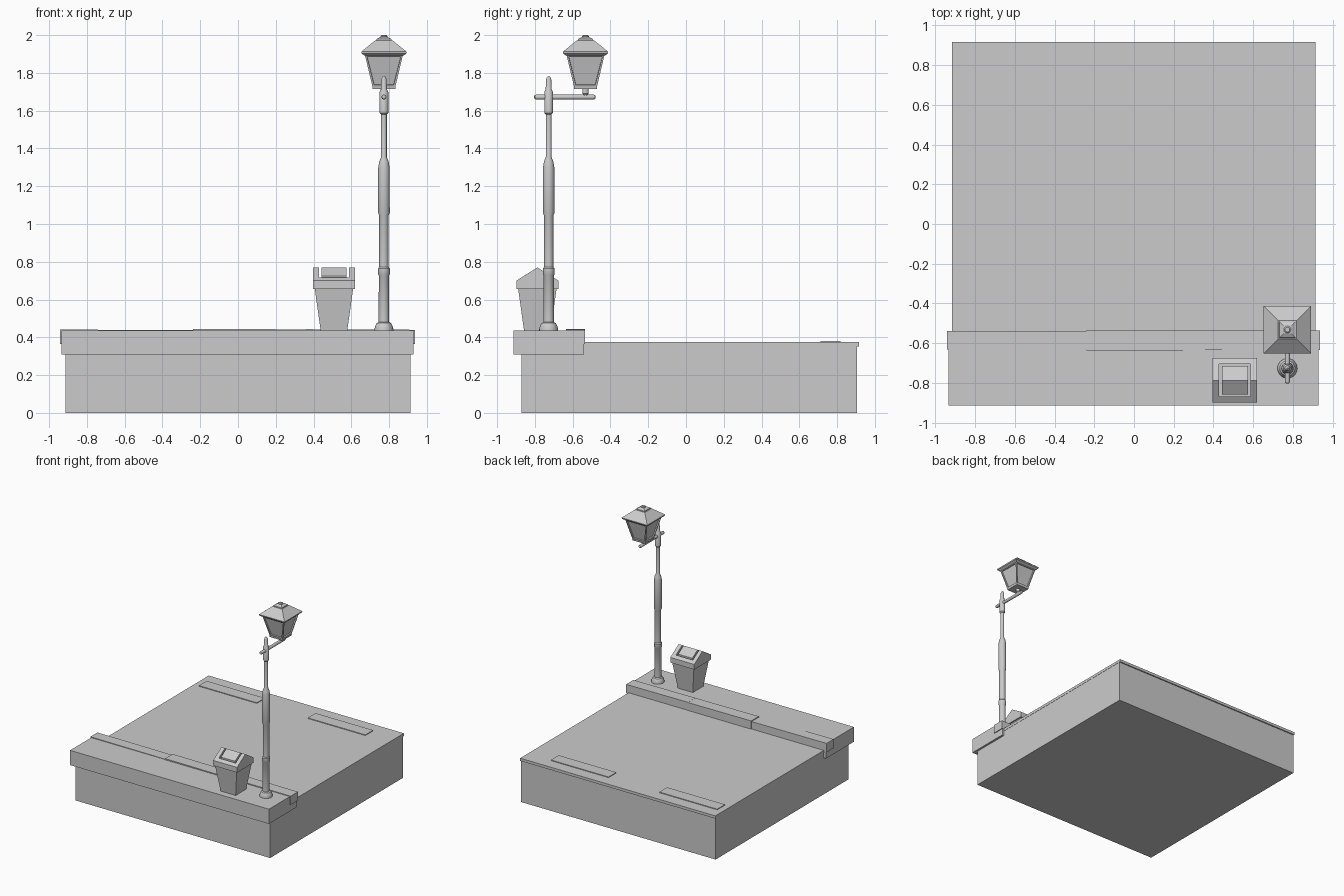
import bpy, bmesh, math
from mathutils import Matrix

if "Cube" in bpy.data.objects:
    bpy.data.objects.remove(bpy.data.objects["Cube"])


def finish(name, bm):
    bmesh.ops.recalc_face_normals(bm, faces=bm.faces)
    me = bpy.data.meshes.new(name)
    bm.to_mesh(me)
    bm.free()
    ob = bpy.data.objects.new(name, me)
    bpy.context.collection.objects.link(ob)
    return ob


def smooth(ob, angle=35):
    bpy.ops.object.select_all(action='DESELECT')
    ob.select_set(True)
    bpy.context.view_layer.objects.active = ob
    bpy.ops.object.shade_smooth_by_angle(angle=math.radians(angle))


def box(name, x0, x1, y0, y1, z0, z1):
    bm = bmesh.new()
    bmesh.ops.create_cube(bm, size=1)
    for v in bm.verts:
        v.co = (x1 if v.co.x > 0 else x0, y1 if v.co.y > 0 else y0, z1 if v.co.z > 0 else z0)
    return finish(name, bm)


def square_stack(name, cx, cy, levels, inset=None):
    """Square loft through (half_width, z) levels; optionally recess the sides."""
    bm = bmesh.new()
    rings = [[bm.verts.new((cx + sx * h, cy + sy * h, z))
              for sx, sy in ((-1, -1), (1, -1), (1, 1), (-1, 1))] for h, z in levels]
    sides = [bm.faces.new((a[i], a[(i + 1) % 4], b[(i + 1) % 4], b[i]))
             for a, b in zip(rings, rings[1:]) for i in range(4)]
    bm.faces.new(rings[0][::-1])
    bm.faces.new(rings[-1])
    bm.normal_update()
    if inset:
        bmesh.ops.inset_individual(bm, faces=sides, thickness=inset[0])
        bmesh.ops.inset_individual(bm, faces=sides, thickness=0.001, depth=-inset[1])
    return finish(name, bm)


def extrude_x(name, profile, x0, x1):
    """Extrude a (y, z) profile along x."""
    bm = bmesh.new()
    f = bm.faces.new([bm.verts.new((x0, y, z)) for y, z in profile])
    new = bmesh.ops.extrude_face_region(bm, geom=[f])['geom']
    bmesh.ops.translate(bm, vec=(x1 - x0, 0, 0), verts=[g for g in new if isinstance(g, bmesh.types.BMVert)])
    return finish(name, bm)


def lathe(name, profile, matrix, sides=24):
    """Revolve a (radius, height) profile, closed at both ends."""
    bm = bmesh.new()
    rings = [[bm.verts.new((r * math.cos(i * math.tau / sides), r * math.sin(i * math.tau / sides), z))
              for i in range(sides)] for r, z in profile]
    for a, b in zip(rings, rings[1:]):
        for i in range(sides):
            j = (i + 1) % sides
            bm.faces.new((a[i], a[j], b[j], b[i]))
    bm.faces.new(rings[0][::-1])
    bm.faces.new(rings[-1])
    bm.transform(matrix)
    ob = finish(name, bm)
    smooth(ob)
    return ob


# Ground block, road surface and pavement
box("ground_block", -0.912, 0.912, -0.872, 0.906, 0, 0.352)
box("road_surface", -0.916, 0.914, -0.56, 0.916, 0.352, 0.375)
box("pavement", -0.935, 0.93, -0.914, -0.54, 0.31, 0.435)

# Three slightly uneven kerb stones
for i, (x0, x1, grow) in enumerate(((-0.942, -0.238, 0), (-0.238, 0.357, 0.004), (0.357, 0.937, 0.002))):
    kerb = box(f"kerb_stone_{i + 1}", x0, x1, -0.632 - grow, -0.538 + grow, 0.366, 0.441 + grow)
    for v in kerb.data.vertices:
        if v.co.x == max(w.co.x for w in kerb.data.vertices) and v.co.z > 0.4:
            v.co.z -= 0.003

# Painted road markings
for i, (x0, x1) in enumerate(((-0.865, -0.322), (0.155, 0.695))):
    box(f"road_marking_{i + 1}", x0, x1, 0.713, 0.817, 0.37, 0.381)

# Litter bin: tapered body, gabled lid with a groove around a raised panel
bx, by = 0.508, -0.787
square_stack("bin_body", bx, by, [(0.07, 0.433), (0.102, 0.66)])
lid = extrude_x("bin_lid", [(by - 0.111, 0.656), (by + 0.111, 0.656), (by + 0.111, 0.7),
                            (by, 0.77), (by - 0.111, 0.7)], bx - 0.112, bx + 0.112)
cutter = box("lid_cutter", bx - 0.079, bx + 0.079, by - 0.083, by + 0.083, 0.71, 0.85)
cutter.hide_render = True
cutter.hide_set(True)
mod = lid.modifiers.new("opening", 'BOOLEAN')
mod.object = cutter
mod.operation = 'DIFFERENCE'
mod.solver = 'EXACT'
extrude_x("bin_lid_panel", [(by - 0.072, 0.705), (by + 0.072, 0.705), (by + 0.072, 0.725),
                            (by, 0.77), (by - 0.072, 0.725)], bx - 0.066, bx + 0.066)

# Lamp post
lx, py, ly = 0.7725, -0.727, -0.532
lathe("lamp_post", [(0.05, 0.433), (0.05, 0.443), (0.046, 0.46), (0.038, 0.475), (0.028, 0.48),
                    (0.027, 0.727), (0.031, 0.733), (0.031, 0.764), (0.025, 0.772), (0.025, 1.045),
                    (0.031, 1.06), (0.03, 1.3), (0.025, 1.33), (0.015, 1.355), (0.015, 1.58),
                    (0.023, 1.588), (0.023, 1.7), (0.016, 1.712), (0.014, 1.765), (0.009, 1.778),
                    (0.003, 1.784)], Matrix.Translation((lx, py, 0)))

# Cross arm with rounded ends, and the lantern stem
half = 0.163
ends = [(0.005, half), (0.011, half - 0.004), (0.013, half - 0.012)]
lathe("lamp_arm", [(r, -z) for r, z in ends] + [(r, z) for r, z in ends[::-1]],
      Matrix.Translation((lx, -0.641, 1.672)) @ Matrix.Rotation(math.pi / 2, 4, 'X'), 16)
lathe("lantern_stem", [(0.012, 1.668), (0.012, 1.685), (0.017, 1.692), (0.017, 1.72)],
      Matrix.Translation((lx, ly, 0)), 16)

# Lantern: foot, framed glass body, roof, cap and finial
square_stack("lantern_foot", lx, ly, [(0.06, 1.714), (0.062, 1.726)])
square_stack("lantern_body", lx, ly, [(0.06, 1.724), (0.1, 1.893)], inset=(0.014, 0.01))
square_stack("lantern_roof", lx, ly, [(0.1, 1.89), (0.118, 1.902), (0.12, 1.912), (0.046, 1.972)])
square_stack("lantern_cap", lx, ly, [(0.042, 1.97), (0.04, 1.979), (0.02, 1.99)])
lathe("lantern_finial", [(0.018, 1.985), (0.018, 1.995), (0.012, 2.0)], Matrix.Translation((lx, ly, 0)), 16)
